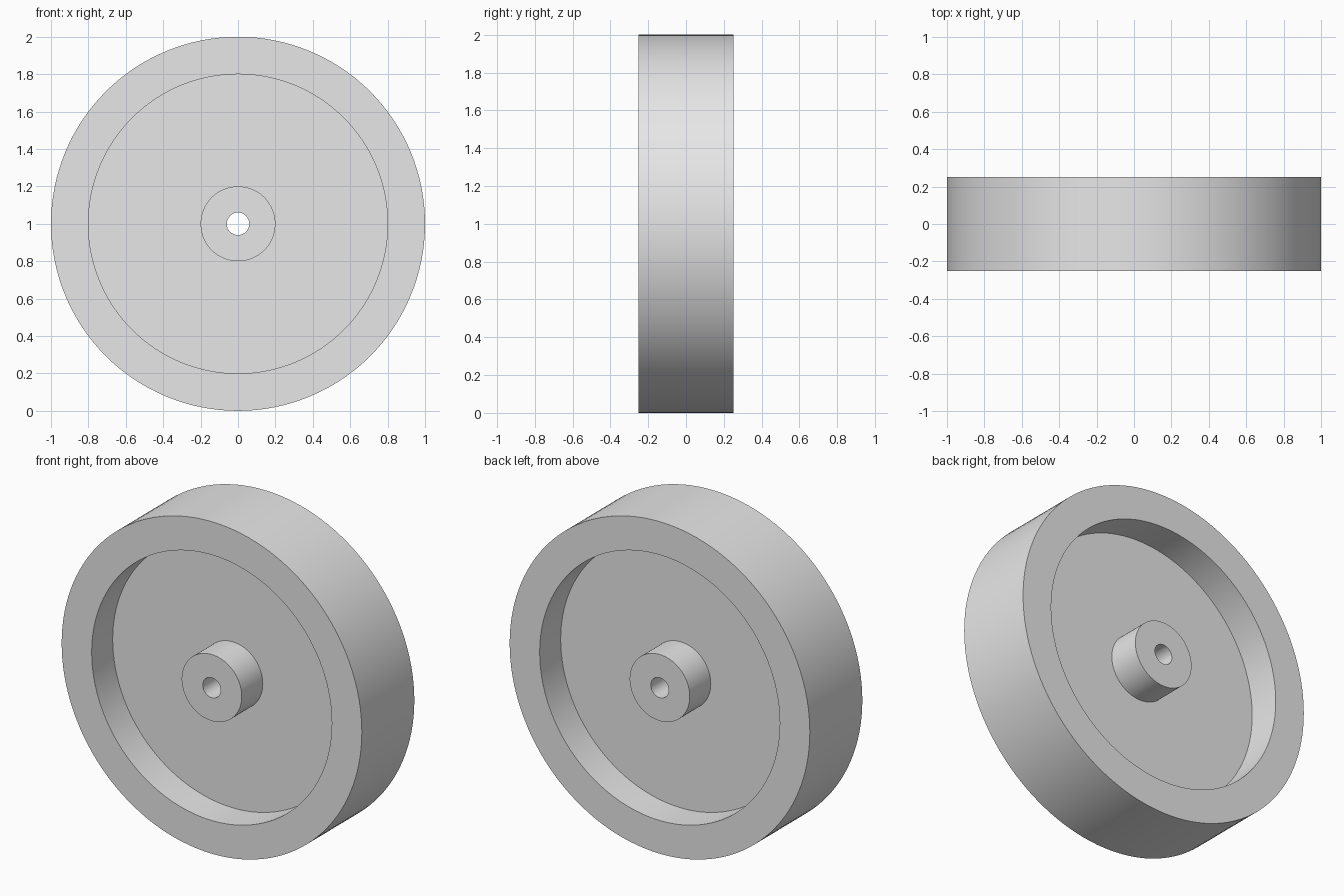
import bpy, bmesh, math
from mathutils import Vector

if "Cube" in bpy.data.objects:
    bpy.data.objects.remove(bpy.data.objects["Cube"], do_unlink=True)

# Main dimensions
RIM, RECESS, HUB, BORE = 1.0, 0.8, 0.2, 0.06
HALF_WIDTH, HALF_WEB = 0.25, 0.05
SEGMENTS = 128

# Plain grey
grey = bpy.data.materials.new("grey")
grey.use_nodes = True
colour = (0.8, 0.8, 0.8, 1)
grey.diffuse_color = colour
grey.node_tree.nodes["Principled BSDF"].inputs["Base Color"].default_value = colour

# Front half of the cross-section (radius, y), mirrored to close the loop
front = [(RIM, -HALF_WIDTH), (RECESS, -HALF_WIDTH), (RECESS, -HALF_WEB),
         (HUB, -HALF_WEB), (HUB, -HALF_WIDTH), (BORE, -HALF_WIDTH)]
profile = front + [(r, -y) for r, y in reversed(front)]

# Wheel with rim, web, hub and bore, turned about the y axis
bm = bmesh.new()
verts = [bm.verts.new((r, y, 0)) for r, y in profile]
edges = [bm.edges.new((v, verts[i - 1])) for i, v in enumerate(verts)]
bmesh.ops.spin(bm, geom=verts + edges, cent=Vector(), axis=Vector((0, 1, 0)),
               angle=math.tau, steps=SEGMENTS, use_duplicate=False)
bmesh.ops.remove_doubles(bm, verts=bm.verts[:], dist=0.0001)
bmesh.ops.recalc_face_normals(bm, faces=bm.faces[:])
mesh = bpy.data.meshes.new("wheel")
bm.to_mesh(mesh)
bm.free()
mesh.materials.append(grey)

wheel = bpy.data.objects.new("wheel", mesh)
wheel.location.z = RIM
bpy.context.collection.objects.link(wheel)

# Smooth round walls with crisp corners
bpy.ops.object.select_all(action="DESELECT")
wheel.select_set(True)
bpy.context.view_layer.objects.active = wheel
bpy.ops.object.shade_smooth_by_angle(angle=math.radians(30))
